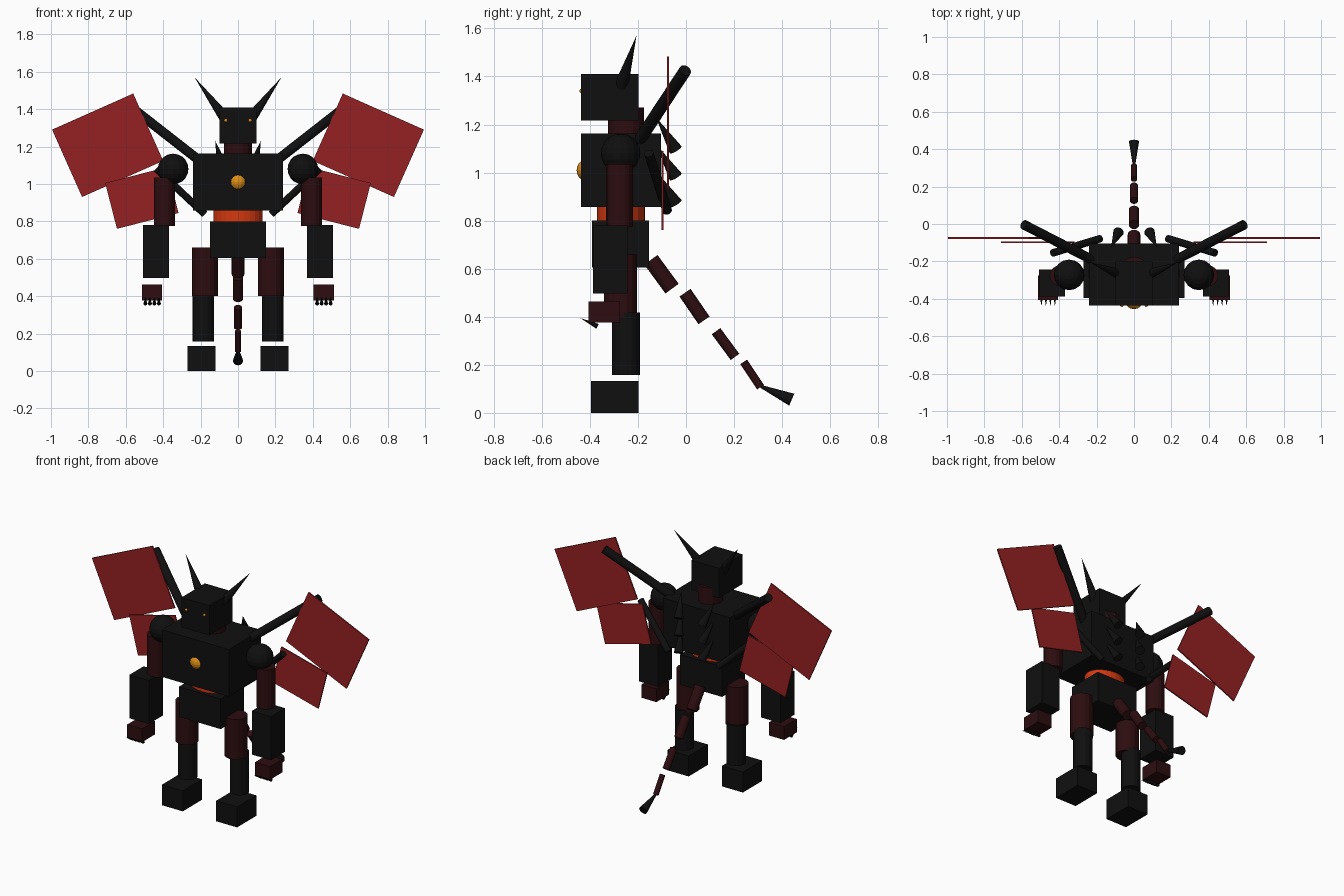
import bpy
import math
from mathutils import Vector

if "Cube" in bpy.data.objects:
    bpy.data.objects.remove(bpy.data.objects["Cube"], do_unlink=True)


def material(name, rgb):
    mat = bpy.data.materials.new(name)
    mat.use_nodes = True
    mat.diffuse_color = (*rgb, 1)
    bsdf = next(n for n in mat.node_tree.nodes if n.type == 'BSDF_PRINCIPLED')
    bsdf.inputs["Base Color"].default_value = (*rgb, 1)
    return mat


BLACK = material("black armour", (0.005, 0.005, 0.005))
MAROON = material("dark maroon", (0.026, 0.004, 0.005))
RED = material("wing red", (0.30, 0.015, 0.016))
ORANGE = material("waist orange", (0.65, 0.04, 0.005))
GOLD = material("gold", (0.72, 0.27, 0.008))


def finish(name, mat):
    ob = bpy.context.object
    ob.name = name
    ob.data.materials.append(mat)
    return ob


def box(name, mat, low, high):
    low, high = Vector(low), Vector(high)
    bpy.ops.mesh.primitive_cube_add(size=1, location=(low + high) / 2)
    ob = finish(name, mat)
    ob.scale = high - low
    return ob


def rod(name, mat, start, end, r1, r2=None, sides=16):
    """Cylinder or cone running from start to end."""
    start, end = Vector(start), Vector(end)
    axis = end - start
    bpy.ops.mesh.primitive_cone_add(
        vertices=sides, radius1=r1, radius2=r1 if r2 is None else r2,
        depth=axis.length, location=(start + end) / 2,
        rotation=axis.to_track_quat('Z', 'Y').to_euler())
    return finish(name, mat)


def ball(name, mat, centre, radius):
    bpy.ops.mesh.primitive_uv_sphere_add(segments=16, ring_count=10,
                                         radius=radius, location=centre)
    return finish(name, mat)


def plate(name, mat, centre, width, height, tilt):
    bpy.ops.mesh.primitive_cube_add(size=1, location=centre, rotation=(0, tilt, 0))
    finish(name, mat).scale = (width, 0.009, height)


# Body
box("chest", BLACK, (-0.24, -0.437, 0.857), (0.24, -0.105, 1.163))
ball("chest_gem", GOLD, (0, -0.405, 1.01), 0.05)
waist = rod("waist", ORANGE, (0, -0.27, 0.75), (0, -0.27, 0.9), 0.13, sides=24)
waist.scale.y = 0.77
box("pelvis", BLACK, (-0.15, -0.392, 0.605), (0.15, -0.155, 0.80))
rod("neck", MAROON, (0, -0.25, 1.12), (0, -0.25, 1.27), 0.075)
box("head", BLACK, (-0.1, -0.437, 1.217), (0.1, -0.197, 1.41))

# Paired parts
for s, side in ((1, "left"), (-1, "right")):
    ball(side + "_eye", GOLD, (s * 0.065, -0.433, 1.34), 0.01)
    rod(side + "_horn", BLACK, (s * 0.075, -0.27, 1.36), (s * 0.232, -0.206, 1.57), 0.03, 0)

    # Arm
    ball(side + "_shoulder", BLACK, (s * 0.347, -0.272, 1.08), 0.082)
    rod(side + "_upper_arm", MAROON, (s * 0.394, -0.276, 0.775), (s * 0.394, -0.276, 1.035), 0.056)
    box(side + "_forearm", BLACK, (s * 0.37, -0.387, 0.497), (s * 0.508, -0.243, 0.78))
    box(side + "_hand", MAROON, (s * 0.405, -0.405, 0.377), (s * 0.512, -0.275, 0.463))
    for i in range(4):
        x = s * (0.423 + i * 0.024)
        rod(side + "_claw", BLACK, (x, -0.368, 0.36), (x, -0.44, 0.395), 0.011, 0, 8)

    # Leg
    rod(side + "_thigh", MAROON, (s * 0.176, -0.272, 0.40), (s * 0.176, -0.272, 0.66), 0.069)
    rod(side + "_shin", BLACK, (s * 0.186, -0.25, 0.157), (s * 0.186, -0.25, 0.417), 0.058)
    box(side + "_foot", BLACK, (s * 0.12, -0.395, 0), (s * 0.27, -0.198, 0.133))

    # Wing
    rod(side + "_upper_strut", BLACK, (s * 0.11, -0.25, 1.05), (s * 0.59, -0.003, 1.425), 0.026)
    rod(side + "_lower_strut", BLACK, (s * 0.18, -0.078, 0.84), (s * 0.435, -0.155, 1.08), 0.02)
    plate(side + "_upper_wing", RED, (s * 0.697, -0.075, 1.207), 0.475, 0.394, s * math.radians(24))
    plate(side + "_lower_wing", RED, (s * 0.514, -0.098, 0.925), 0.34, 0.253, s * math.radians(14.4))

    # Back spikes
    for i in range(3):
        z = 1.095 - i * 0.112
        rod(side + "_back_spike", BLACK, (s * 0.083, -0.043, z),
            (s * 0.122, -0.125, z + 0.135), 0.029, 0, 12)

# Tail: shrinking segments and a flared tip
for start, end, r in (((-0.146, 0.637), (-0.058, 0.517), 0.034),
                      ((-0.004, 0.5), (0.075, 0.385), 0.028),
                      ((0.125, 0.34), (0.204, 0.233), 0.022),
                      ((0.24, 0.212), (0.31, 0.107), 0.017)):
    rod("tail_segment", MAROON, (0, *start), (0, *end), r)
rod("tail_tip", BLACK, (0, 0.44, 0.055), (0, 0.305, 0.113), 0.027, 0.005)
